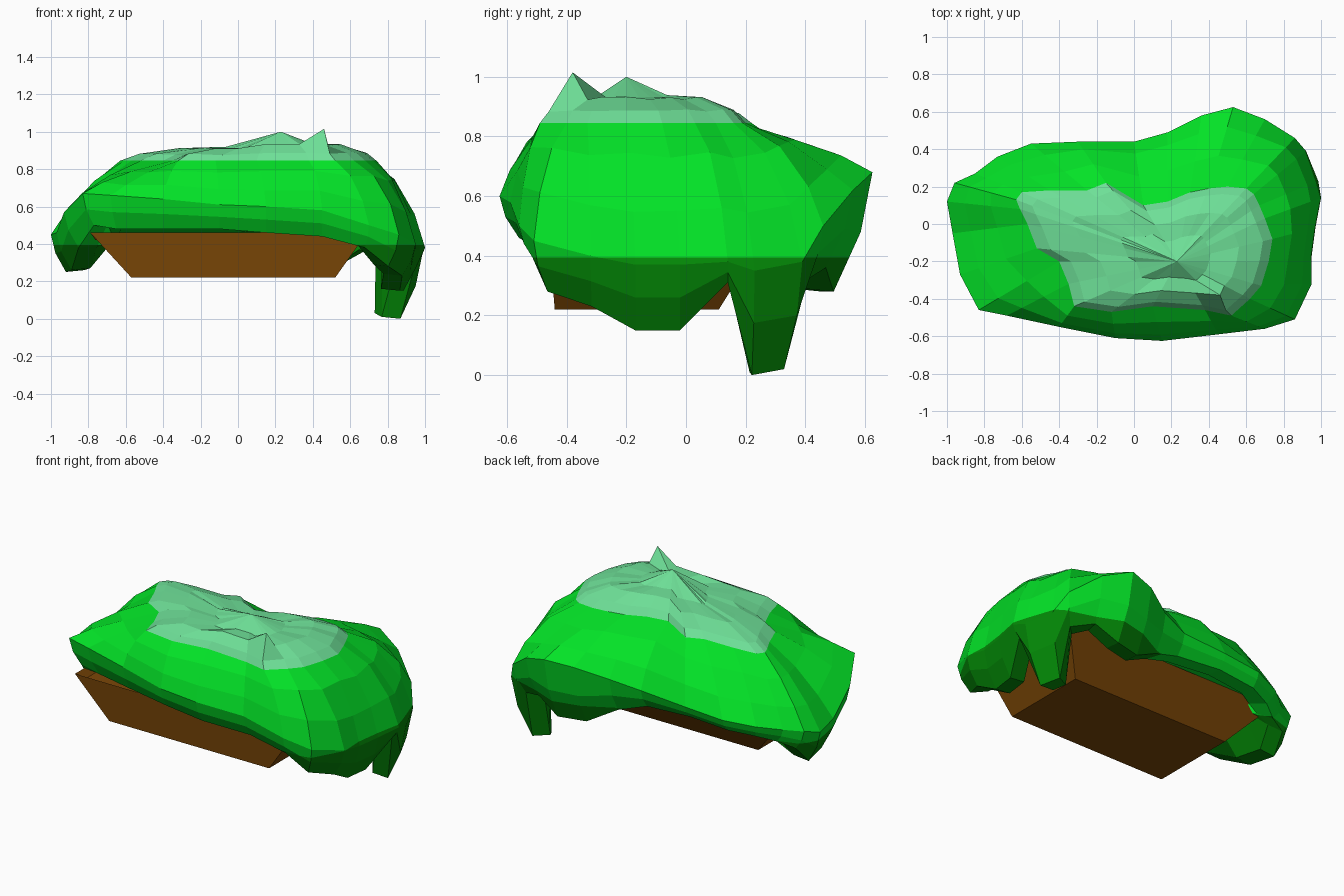
import bpy, bmesh, math, random
from mathutils import Vector

if "Cube" in bpy.data.objects:
    bpy.data.objects.remove(bpy.data.objects["Cube"])

random.seed(4)


def material(name, rgb):
    m = bpy.data.materials.new(name)
    m.diffuse_color = (*rgb, 1)
    m.use_nodes = True
    m.node_tree.nodes["Principled BSDF"].inputs["Base Color"].default_value = m.diffuse_color
    return m


wood = material("brown wood", (0.2, 0.063, 0.002))
dark = material("dark green", (0.001, 0.25, 0.002))
bright = material("bright green", (0.001, 0.76, 0.02))
pale = material("pale green", (0.155, 0.74, 0.31))


def add_object(name, bm, mats):
    bmesh.ops.recalc_face_normals(bm, faces=bm.faces)
    mesh = bpy.data.meshes.new(name)
    bm.to_mesh(mesh)
    bm.free()
    for m in mats:
        mesh.materials.append(m)
    ob = bpy.data.objects.new(name, mesh)
    bpy.context.collection.objects.link(ob)
    return ob


# Tapered planter box with a sunken top
bm = bmesh.new()
low = [bm.verts.new((x, y, 0.22)) for x, y in ((-.57, -.44), (.52, -.44), (.52, .11), (-.57, .11))]
top = [bm.verts.new((x, y, 0.46)) for x, y in ((-.79, -.46), (.69, -.46), (.69, .26), (-.79, .26))]
bm.faces.new(low)
lid = bm.faces.new(top)
for i in range(4):
    j = (i + 1) % 4
    bm.faces.new((low[i], low[j], top[j], top[i]))
bmesh.ops.recalc_face_normals(bm, faces=bm.faces)
bmesh.ops.inset_region(bm, faces=[lid], thickness=0.04, depth=0)
bmesh.ops.translate(bm, verts=lid.verts, vec=(0, 0, -0.04))
add_object("planter_box", bm, [wood])

# Widest outline of the foliage: x, y, height of widest point, hem height
OUTLINE = [
    (.97, -.02, .37, .15), (1, .14, .38, .31), (.985, .23, .35, 0), (.92, .39, .38, .02),
    (.86, .46, .5, .32), (.7, .56, .62, .36), (.53, .625, .68, .28), (.36, .58, .66, .28),
    (.18, .49, .6, .38), (0, .44, .56, .44), (-.3, .44, .54, .46), (-.55, .43, .52, .44),
    (-.73, .36, .5, .42), (-.85, .27, .48, .39), (-.96, .22, .48, .36), (-1, .12, .45, .25),
    (-.97, -.05, .46, .26), (-.93, -.27, .57, .38), (-.83, -.46, .67, .5), (-.68, -.49, .66, .48),
    (-.4, -.55, .64, .48), (-.1, -.61, .61, .48), (.15, -.625, .6, .46), (.45, -.59, .58, .44),
    (.7, -.56, .5, .38), (.86, -.51, .45, .28), (.95, -.32, .4, .23), (.95, -.17, .37, .15)]
# Matching edge of the pale crown
CROWN = [
    (.74, -.08), (.70, .03), (.67, .1), (.64, .16), (.6, .19), (.5, .2), (.4, .19),
    (.3, .17), (.18, .12), (.05, .1), (-.15, .22), (-.25, .18), (-.45, .18), (-.6, .17),
    (-.63, .13), (-.61, .08), (-.57, 0), (-.52, -.13), (-.4, -.2), (-.35, -.32), (-.32, -.44),
    (-.12, -.47), (.1, -.44), (.38, -.46), (.52, -.49), (.62, -.4), (.68, -.33), (.72, -.2)]
CROWN_Z, HEM_Z = 0.845, 0.395
CENTRE = Vector((.23, -.2))


def spoke(o, c):
    """Points from the inside of the hem, round the outside, up to the crown."""
    x, y, zw, hem = o
    out, crown = Vector((x, y)), Vector(c)
    axis = Vector((max(-.6, min(.6, x)), max(-.3, min(.2, y))))
    inward = (axis - out).normalized()
    inset = .03 + .25 * (zw - hem)
    # the left end is filled in against the box, the rest is hollow
    inner = (.2, .39) if x < -.84 else (.09, .51)
    pts = [(out + inward * (inset + inner[0]), inner[1]),
           (out + inward * (inset + .1), hem + .01),
           (out + inward * inset, hem),
           (out + inward * inset * .3, (zw + hem) / 2),
           (out, zw)]
    round_off = .3 if x < -.5 or y > .5 else .6
    for t in (.3, .65):
        a = t * math.pi / 2
        h = round_off * (1 - math.cos(a)) + (1 - round_off) * t
        v = round_off * math.sin(a) + (1 - round_off) * t
        wobble = random.uniform(-.01, .01)
        pts.append((out.lerp(crown, h), zw + (CROWN_Z - zw) * v + wobble))
    pts.append((crown, CROWN_Z))
    rise = .07 if c[0] < 0 else .09
    for s in (.9, .65, .35):
        p = CENTRE.lerp(crown, s)
        pts.append((p, CROWN_Z + rise * (1 - s ** 6) + random.uniform(-.005, .005)))
    return [(p.x, p.y, z) for p, z in pts]


# Draped foliage mass, with one pointed tuft at its centre
bm = bmesh.new()
cols = [[bm.verts.new(p) for p in spoke(o, c)] for o, c in zip(OUTLINE, CROWN)]
tip = bm.verts.new((*CENTRE, 1.0))
for a, b in zip(cols, cols[1:] + cols[:1]):
    for k in range(len(a) - 1):
        bm.faces.new((a[k], b[k], b[k + 1], a[k + 1]))
    bm.faces.new((a[-1], b[-1], tip))
bm.faces.new([c[0] for c in cols])

# Second, taller tuft near the front
tuft = Vector((.46, -.38, 1.015))
near = min((v for c in cols for v in c[-2:]), key=lambda v: (v.co.xy - tuft.xy).length)
near.co = tuft

# Colour bands by height
for z in (HEM_Z, CROWN_Z):
    bmesh.ops.bisect_plane(bm, geom=bm.verts[:] + bm.edges[:] + bm.faces[:],
                           plane_co=(0, 0, z), plane_no=(0, 0, 1), dist=1e-4)
for f in bm.faces:
    z = f.calc_center_median().z
    f.material_index = 0 if z < HEM_Z else 1 if z < CROWN_Z else 2
add_object("foliage", bm, [dark, bright, pale])
